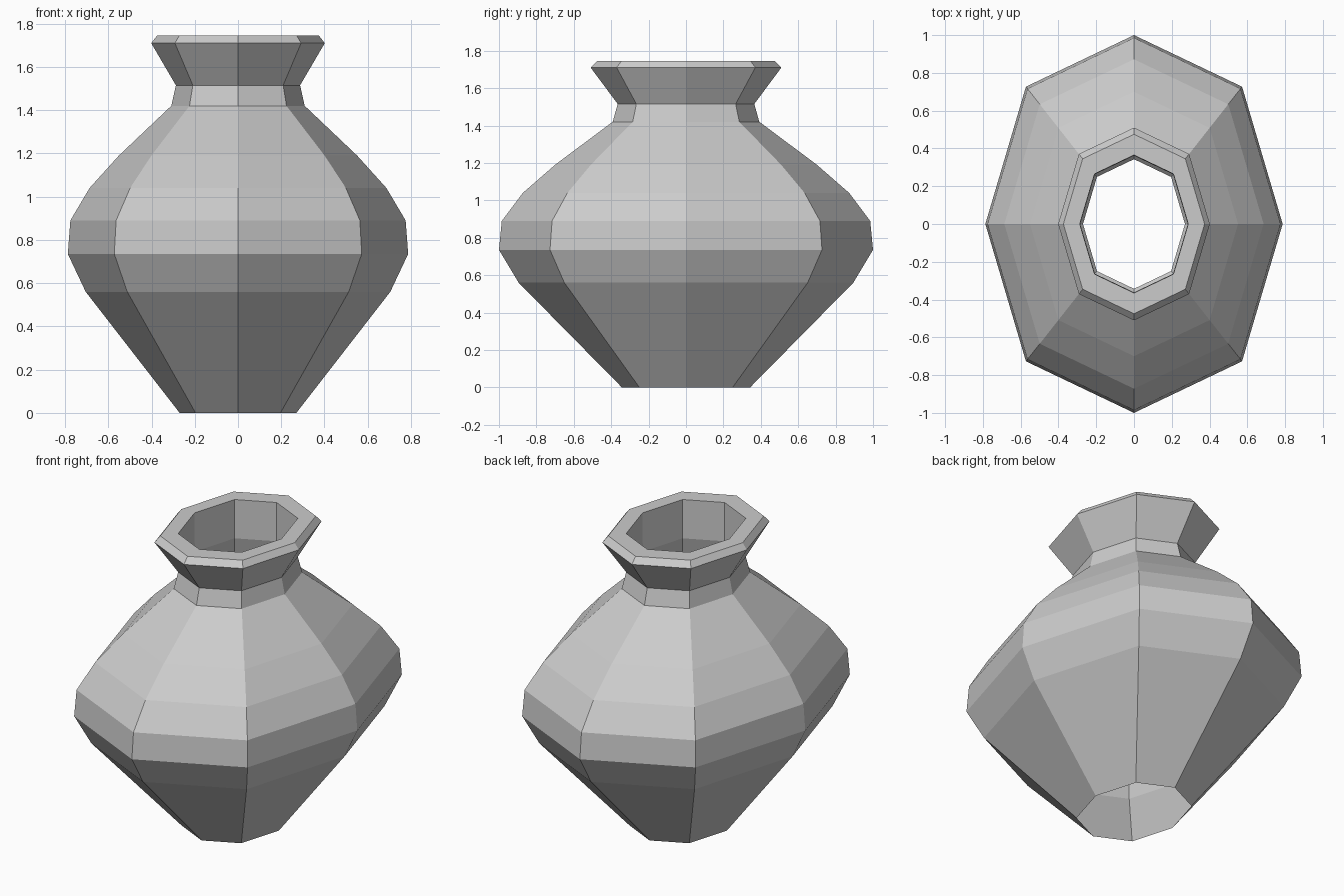
import bpy, bmesh

if "Cube" in bpy.data.objects:
    bpy.data.objects.remove(bpy.data.objects["Cube"])

# Half-profile from foot to rim: (half depth in y, height)
PROFILE = [(0.343, 0), (0.895, 0.56), (1.0, 0.735), (0.985, 0.89),
           (0.872, 1.04), (0.70, 1.19), (0.392, 1.42), (0.365, 1.515),
           (0.51, 1.71), (0.475, 1.745), (0.365, 1.745), (0.362, 1.515)]
WIDTH = 0.787   # x radius relative to y radius
DIAG = 0.727    # diagonal corners sit slightly outside a true ellipse
CORNERS = [(1, 0), (DIAG, DIAG), (0, 1), (-DIAG, DIAG),
           (-1, 0), (-DIAG, -DIAG), (0, -1), (DIAG, -DIAG)]

# Eight-sided open vase: stacked rings bridged with quads, rim folded inward
bm = bmesh.new()
rings = [[bm.verts.new((cx * r * WIDTH, cy * r, z)) for cx, cy in CORNERS]
         for r, z in PROFILE]
n = len(CORNERS)
for low, high in zip(rings, rings[1:]):
    for i in range(n):
        j = (i + 1) % n
        bm.faces.new((low[i], low[j], high[j], high[i]))

mesh = bpy.data.meshes.new("vase")
bm.to_mesh(mesh)
bm.free()
bpy.context.collection.objects.link(bpy.data.objects.new("vase", mesh))
